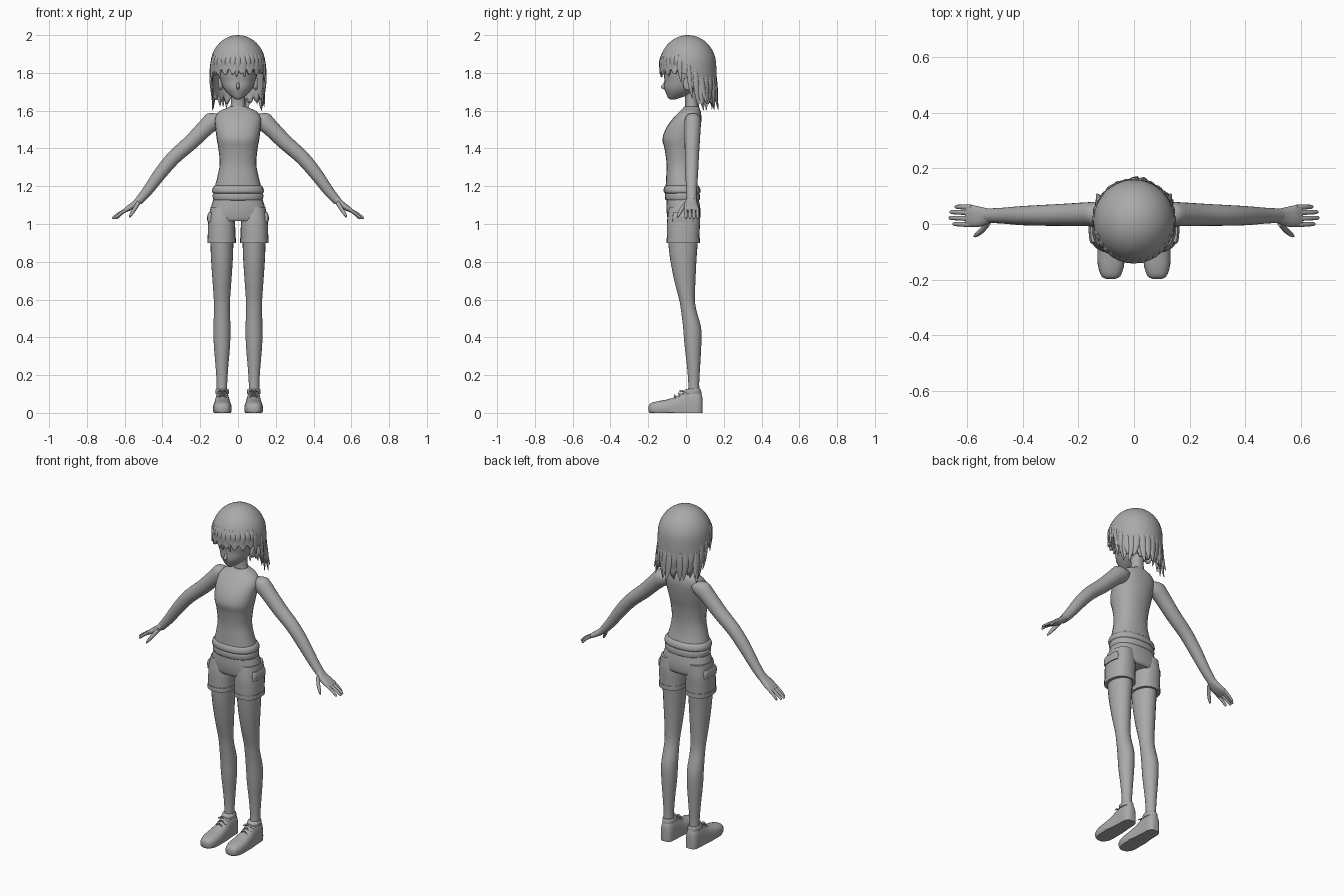
import bpy, bmesh, math, random
from mathutils import Vector
random.seed(4)

grey = bpy.data.materials.new("plain grey")
grey.diffuse_color = (0.4, 0.4, 0.4, 1)
X, Y, Z = Vector((1, 0, 0)), Vector((0, 1, 0)), Vector((0, 0, 1))


def finish(name, bm, mirror=False):
    me = bpy.data.meshes.new(name)
    bm.to_mesh(me)
    bm.free()
    me.materials.append(grey)
    ob = bpy.data.objects.new(name, me)
    bpy.context.collection.objects.link(ob)
    if mirror:
        ob.modifiers.new("Mirror", 'MIRROR').use_mirror_merge = False
    return ob


def spline(rings, steps):
    """Smoothly interpolate between cross-sections."""
    out = []
    for i in range(len(rings) - 1):
        a, b, c, d = (rings[max(0, min(len(rings) - 1, i + k))] for k in (-1, 0, 1, 2))
        for s in range(steps):
            t = s / steps
            out.append([q + t * ((r - p) / 2 + t * ((2 * p - 5 * q + 4 * r - w) / 2
                        + t * (3 * q - p - 3 * r + w) / 2))
                        for p, q, r, w in zip(a, b, c, d)])
    return out + [list(rings[-1])]


def loft(name, rings, u=X, v=Y, mirror=False, power=2.0, sides=24, steps=3):
    """Rings are (x, y, z, radius along u, radius along v)."""
    bm = bmesh.new()
    loops = []
    for x, y, z, ru, rv in spline(rings, steps):
        loop = []
        for k in range(sides):
            a = math.tau * k / sides
            c, s = math.cos(a), math.sin(a)
            cu = math.copysign(abs(c) ** (2 / power), c)
            sv = math.copysign(abs(s) ** (2 / power), s)
            p = Vector((x, y, z)) + u * (ru * cu) + v * (rv * sv)
            p.z = max(p.z, 0)
            loop.append(bm.verts.new(p))
        loops.append(loop)
    for a, b in zip(loops, loops[1:]):
        for k in range(sides):
            n = (k + 1) % sides
            bm.faces.new((a[k], a[n], b[n], b[k]))
    bm.faces.new(loops[0][::-1])
    bm.faces.new(loops[-1])
    bmesh.ops.recalc_face_normals(bm, faces=bm.faces)
    return finish(name, bm, mirror)


def stack(name, rows, x=0, **kw):
    """Rows are (height, half width, front y, back y)."""
    return loft(name, [(x, (f + b) / 2, z, w, (b - f) / 2) for z, w, f, b in rows], **kw)


# Head, nose, ears and neck
stack("head", [(1.66, .012, -.085, -.055), (1.668, .026, -.095, -.03), (1.69, .054, -.105, .03),
               (1.72, .077, -.115, .07), (1.76, .092, -.114, .1), (1.8, .102, -.118, .12),
               (1.88, .108, -.11, .13), (1.95, .06, -.05, .08)])
loft("nose", [(0, -.108, 1.76, .004, .004), (0, -.115, 1.74, .007, .008),
              (0, -.121, 1.724, .009, .012), (0, -.114, 1.712, .004, .004)], sides=12)
loft("ear", [(.08, .005, 1.74, .014, .022), (.094, .007, 1.742, .023, .034),
             (.102, .01, 1.743, .02, .03), (.104, .01, 1.743, .008, .014)], u=Y, v=Z, mirror=True)
stack("neck", [(1.56, .05, -.01, .07), (1.61, .042, -.006, .066), (1.65, .037, -.004, .06),
               (1.72, .038, -.01, .06)])

# Sleeveless top with a rolled hem
stack("tank_top", [(1.14, .128, -.108, .068), (1.19, .124, -.108, .064), (1.25, .109, -.105, .05),
                   (1.32, .097, -.103, .045), (1.4, .104, -.114, .054), (1.45, .113, -.125, .066),
                   (1.51, .12, -.104, .077), (1.56, .122, -.068, .082), (1.595, .1, -.034, .078),
                   (1.613, .062, -.016, .072), (1.622, .045, -.01, .066)], power=2.25)
stack("top_hem_roll", [(1.16, .125, -.105, .065), (1.168, .136, -.117, .076), (1.185, .136, -.118, .076),
                       (1.2, .128, -.112, .068), (1.205, .118, -.1, .06)], power=2.25)
stack("top_hem", [(1.125, .125, -.1, .066), (1.13, .132, -.11, .073), (1.155, .134, -.112, .073),
                  (1.168, .126, -.106, .066)], power=2.25)

# Shorts with cuffs and pocket flaps
stack("shorts_hips", [(1.015, .135, -.09, .065), (1.03, .147, -.098, .075), (1.08, .145, -.104, .076),
                      (1.14, .127, -.102, .066)], power=2.4)
stack("shorts_leg", [(.9, .073, -.1, .07), (.96, .073, -.101, .072), (1.02, .07, -.1, .075),
                     (1.09, .058, -.09, .07)], x=.087, mirror=True, power=2.4)
stack("shorts_cuff", [(.9, .0755, -.103, .073), (.925, .0755, -.103, .073)],
      x=.087, mirror=True, power=2.4)
loft("pocket_flap", [(.146, -.015, 1.01, .055, .016), (.149, -.015, 1.04, .056, .014),
                     (.146, -.015, 1.06, .05, .01)], u=Y, v=X, mirror=True, power=3)

# Legs
stack("leg", [(.92, .061, -.096, .064), (.82, .058, -.085, .056), (.7, .05, -.062, .05),
              (.6, .043, -.036, .047), (.54, .042, -.026, .056), (.45, .045, -.015, .08),
              (.36, .043, -.008, .081), (.25, .034, .005, .075), (.16, .028, .012, .07),
              (.09, .028, .01, .072)], x=.085, mirror=True)

# Shoes, collars and laces
shoe = [(-.198, .014, .034), (-.188, .034, .05), (-.15, .047, .062), (-.1, .049, .071),
        (-.05, .045, .088), (-.01, .041, .112), (.03, .039, .122), (.06, .037, .12),
        (.08, .028, .105), (.087, .014, .08)]
loft("shoe", [(.083, y, .022, w, h - .022) for y, w, h in shoe], v=Z, mirror=True, power=2.6)
stack("shoe_collar", [(.1, .035, -.012, .082), (.118, .036, -.01, .08), (.127, .031, .004, .075)],
      x=.084, mirror=True)
for i in range(3):
    y, z = -.012 - .022 * i, .113 - .011 * i
    loft(f"shoe_lace_{i + 1}", [(.055, y, z - .017, .004, .004), (.083, y - .004, z + .002, .004, .004),
                                (.111, y, z - .017, .004, .004)], u=Y, v=Z, mirror=True, sides=8)
for s in (-1, 1):
    loft("lace_bow", [(.083, -.02, .114, .003, .003), (.083 + s * .014, -.026, .118, .009, .004),
                      (.083 + s * .026, -.03, .11, .003, .003)], u=Y, v=Z, mirror=True, sides=8)

# Arms
across = Vector((.7, 0, .714))
loft("arm", [(.085, .036, 1.565, .03, .025), (.125, .036, 1.55, .043, .05), (.17, .035, 1.512, .043, .045),
             (.25, .033, 1.432, .04, .041), (.34, .031, 1.352, .037, .038), (.41, .03, 1.27, .034, .035),
             (.48, .03, 1.175, .028, .028), (.527, .03, 1.12, .026, .022)], u=Y, v=across, mirror=True)

# Hands
palm_up = Vector((.53, 0, .85))
loft("palm", [(.512, .03, 1.137, .023, .02), (.545, .026, 1.106, .034, .018), (.58, .028, 1.083, .039, .015),
              (.604, .029, 1.068, .036, .009)], u=Y, v=palm_up, mirror=True, power=2.4)
for i, (y, tip) in enumerate([(-.002, .652), (.02, .666), (.041, .663), (.06, .645)]):
    mid = (.59 + tip) / 2
    loft(f"finger_{i + 1}", [(.585, y, 1.08, .0095, .009), (mid, y + .001, 1.056, .0085, .008),
                             (tip - .006, y + .002, 1.034, .007, .0065), (tip, y + .002, 1.029, .003, .003)],
         u=Y, v=palm_up, mirror=True, sides=12)
loft("thumb", [(.525, .005, 1.115, .014, .012), (.547, -.022, 1.08, .012, .011),
               (.567, -.038, 1.05, .009, .008), (.576, -.044, 1.035, .003, .003)],
     u=Y, v=across, mirror=True, sides=12)


# Hair: a dome whose lower edge rises over the face and falls at the back
def hair_edge(d):
    table = [(0, 1.815), (50, 1.81), (80, 1.82), (92, 1.77), (112, 1.68), (180, 1.645)]
    for (a, p), (b, q) in zip(table, table[1:]):
        if d <= b:
            return p + (q - p) * (d - a) / (b - a)
    return table[-1][1]


def hair_point(a, z, out=0.0):
    """Point on the hair surface at angle a and height z."""
    if z > 1.84:
        k = math.sqrt(max(0, 1 - ((z - 1.84) / .16) ** 2))
    else:
        k = 1 + .03 * math.sin((1.84 - z) / .2 * math.pi) - .04 * (1.84 - z) / .2
    return Vector(((.146 * k + out) * math.cos(a), .01 + (.15 * k + out) * math.sin(a), z))


bm = bmesh.new()
cols, rows, grid = 120, 18, []
for i in range(cols):
    a = math.tau * i / cols
    off = abs((math.degrees(a) + 90 + 180) % 360 - 180)
    low = hair_edge(off) - (.02 if i % 6 in (2, 3) else .01 if i % 6 in (1, 4) else -.008)
    col = []
    for j in range(rows + 1):
        t = j / rows
        if t <= .6:
            z = 1.84 + .16 * math.cos(max(t, .01) / .6 * math.pi / 2)
        else:
            z = 1.84 + (low - 1.84) * (t - .6) / .4
        col.append(bm.verts.new(hair_point(a, z)))
    grid.append(col)
for i in range(cols):
    p, q = grid[i], grid[(i + 1) % cols]
    for j in range(rows):
        bm.faces.new((p[j], p[j + 1], q[j + 1], q[j]))
bm.faces.new([c[0] for c in grid])
hair = finish("hair_cap", bm)
sol = hair.modifiers.new("Thickness", 'SOLIDIFY')
sol.thickness, sol.offset = .014, -1


def lock(name, deg, top, tip, width, flare=0.0, sweep=0.0):
    """Flat pointed strand following the hair surface; deg 0 is the face side."""
    rings = []
    for t, w in ((0, .5), (.3, 1), (.65, .75), (.88, .35), (1, .04)):
        a = math.radians(deg - 90 + sweep * t * t)
        p = hair_point(a, top + (tip - top) * t, -.004 + flare * t * t)
        rings.append((*p, width * w, .008 * w + .001))
    a = math.radians(deg - 90)
    loft(name, rings, u=Vector((-math.sin(a), math.cos(a), 0)),
         v=Vector((math.cos(a), math.sin(a), 0)), sides=10, steps=3)


# Fringe
for i in range(13):
    lock(f"fringe_lock_{i + 1}", -66 + 11 * i, 1.9, 1.785 + random.uniform(-.015, .02), .018,
         flare=-.006, sweep=random.uniform(-5, 5))
# Strands in front of the ears, side strands and back strands
for s in (-1, 1):
    lock("temple_lock", s * 72, 1.9, 1.75, .016, sweep=s * 4)
    lock("side_lock_front", s * 92, 1.85, 1.66, .014, flare=-.002, sweep=s * 8)
    lock("side_lock_long", s * 106, 1.82, 1.615, .017, flare=.006, sweep=s * 8)
    lock("side_lock_flick", s * 120, 1.78, 1.635, .017, flare=.03, sweep=s * 6)
for i in range(11):
    lock(f"back_lock_{i + 1}", 118 + 12.4 * i, 1.78, 1.61 + random.uniform(-.018, .025), .02,
         flare=random.choice((-.01, .0, .012, .025)), sweep=random.uniform(-7, 7))

# Smooth shading with crisp hems and edges
bpy.ops.object.select_all(action='SELECT')
bpy.context.view_layer.objects.active = hair
bpy.ops.object.shade_smooth_by_angle(angle=math.radians(40))
